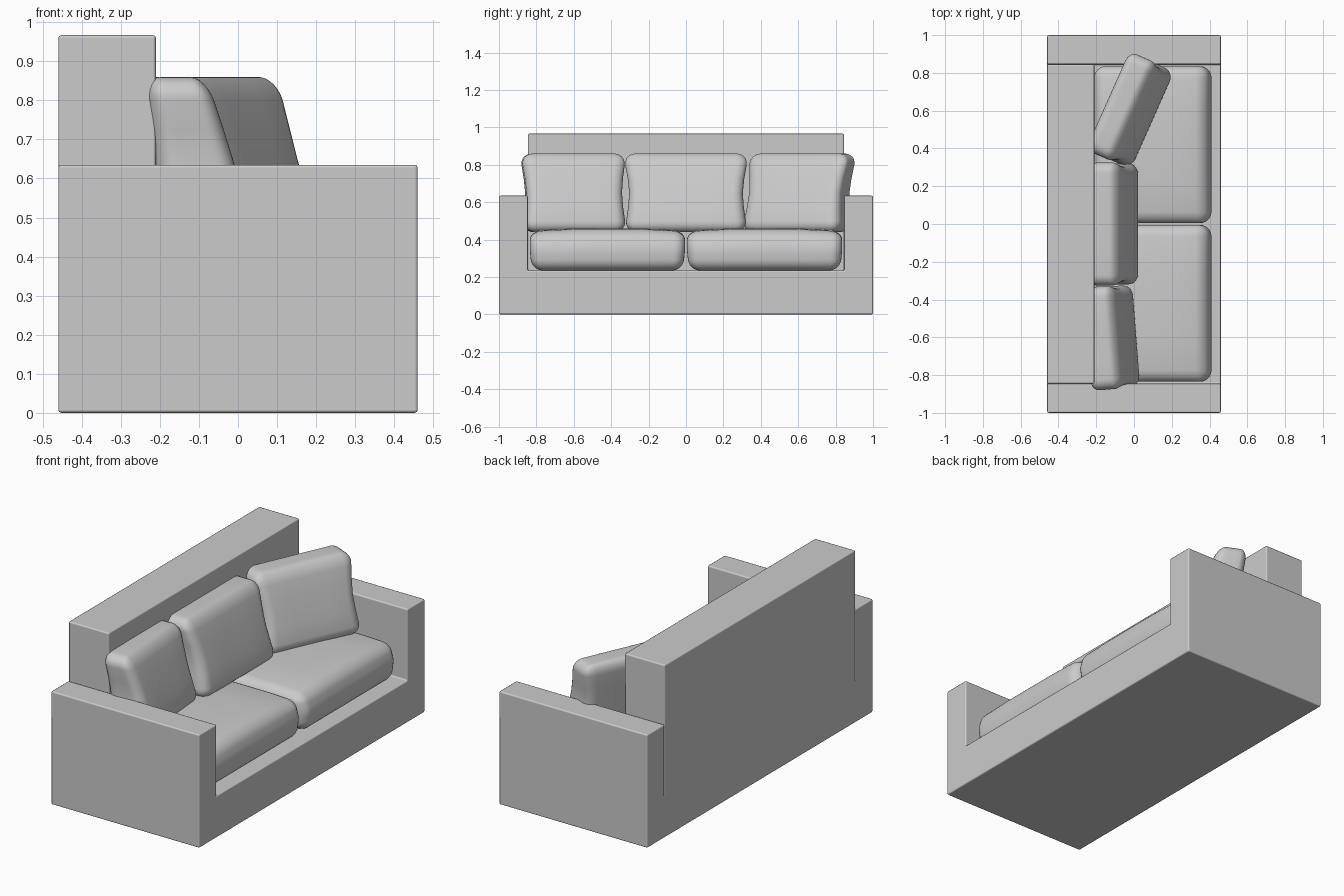
import bpy, bmesh, math
from mathutils import Vector

if "Cube" in bpy.data.objects:
    bpy.data.objects.remove(bpy.data.objects["Cube"])


def make_object(name, bm):
    bmesh.ops.recalc_face_normals(bm, faces=bm.faces)
    mesh = bpy.data.meshes.new(name)
    bm.to_mesh(mesh)
    bm.free()
    ob = bpy.data.objects.new(name, mesh)
    bpy.context.collection.objects.link(ob)
    for p in mesh.polygons:
        p.use_smooth = True
    return ob


def extruded(name, profile, x0, x1):
    """Extrude a (y, z) profile along x and soften its edges."""
    bm = bmesh.new()
    face = bm.faces.new([bm.verts.new((x0, y, z)) for y, z in profile])
    geo = bmesh.ops.extrude_face_region(bm, geom=[face])["geom"]
    bmesh.ops.translate(bm, vec=(x1 - x0, 0, 0),
                        verts=[g for g in geo if isinstance(g, bmesh.types.BMVert)])
    ob = make_object(name, bm)
    bev = ob.modifiers.new("soft_edges", "BEVEL")
    bev.width, bev.segments = 0.008, 2
    bev.harden_normals = True
    return ob


def cushion(name, half, radius, shape):
    """Rounded box whose points are then reshaped by a function."""
    bm = bmesh.new()
    bmesh.ops.create_cube(bm, size=2)
    bmesh.ops.subdivide_edges(bm, edges=bm.edges[:], cuts=9, use_grid_fill=True)
    for v in bm.verts:
        inner, out = Vector(), Vector()
        for i in range(3):
            s, t = math.copysign(1, v.co[i]), abs(v.co[i])
            inner[i] = s * min(t / 0.4, 1) * (half[i] - radius)
            out[i] = s * math.tan(max(t - 0.4, 0) / 0.6 * math.pi / 4)
        v.co = shape(inner + out.normalized() * radius)
    return make_object(name, bm)


# Base and both arms as one U-shaped block
A, SEAT, ARM = 0.845, 0.235, 0.635
extruded("base_and_arms", [(-1, 0), (1, 0), (1, ARM), (A, ARM), (A, SEAT),
                           (-A, SEAT), (-A, ARM), (-1, ARM)], -0.46, 0.46)

# Backrest
extruded("backrest", [(-A, 0.2), (A, 0.2), (A, 0.967), (-A, 0.967)], -0.46, -0.21)


# Seat cushions: crowned top, slightly narrower underneath
def seat_shape(p):
    x, y, z = p.x / 0.31, p.y / 0.415, p.z / 0.113
    top = max(z, 0)
    crown = 1 - top * (0.16 * abs(y) ** 4 + 0.10 * abs(x) ** 4)
    tuck = 1 - 0.025 * max(-z, 0)
    return Vector((p.x * tuck - 0.03 * top * max(x, 0), p.y * tuck, p.z * crown))


for side, label in ((-1, "left"), (1, "right")):
    seat = cushion("seat_cushion_" + label, (0.31, 0.415, 0.113), 0.06, seat_shape)
    seat.location = (0.1, side * 0.42, 0.348)


# Back cushions: leaning front, pinched waist, thinner at the top
def back_shape(p):
    u = p.z / 0.42 + 0.5
    front = 0.135 - 0.12 * max(u, 0) ** 1.3
    rear = -0.09 - 0.05 * u
    waist = 1 - 0.07 * math.sin(math.pi * min(max(u, 0), 1)) ** 2 - 0.02 * (1 - u)
    x = rear + (front - rear) * (p.x / 0.12 + 1) / 2
    return Vector((x, p.y * waist, p.z))


for label, half_w, x, y, turn in (("left", 0.278, -0.115, -0.6, 4.5),
                                  ("middle", 0.33, -0.105, 0.0, 0),
                                  ("right", 0.29, -0.018, 0.6, -24)):
    pad = cushion("back_cushion_" + label, (0.12, half_w, 0.21), 0.06, back_shape)
    pad.location = (x, y, 0.65)
    pad.rotation_euler.z = math.radians(turn)
